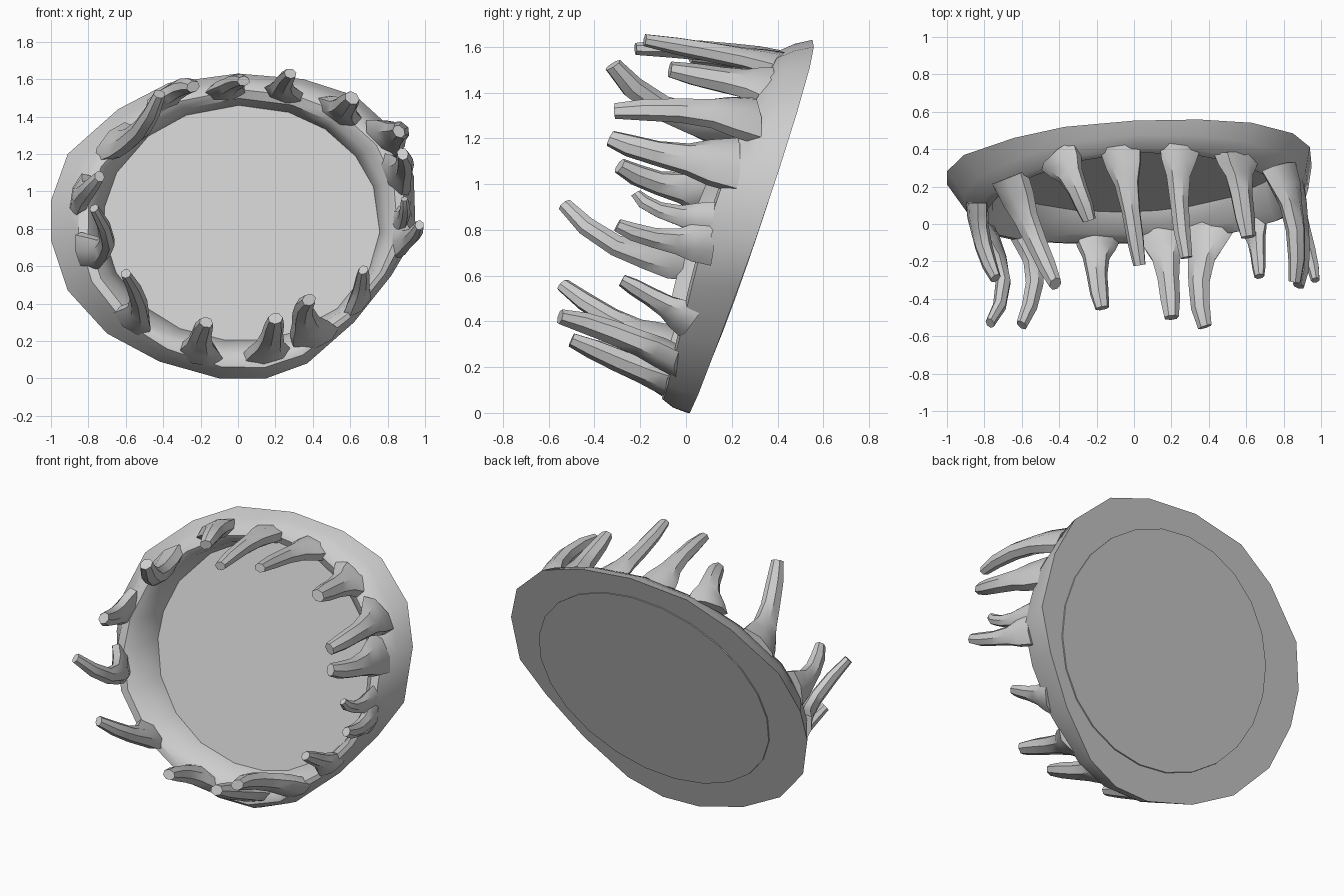
import bpy
import bmesh
import math
from mathutils import Vector

if "Cube" in bpy.data.objects:
    bpy.data.objects.remove(bpy.data.objects["Cube"], do_unlink=True)

grey = bpy.data.materials.new("light_grey")
grey.use_nodes = True
COLOUR = (0.61, 0.61, 0.61, 1)
grey.diffuse_color = COLOUR
grey.node_tree.nodes["Principled BSDF"].inputs["Base Color"].default_value = COLOUR

CX, CZ = 0.02, 0.83


def finish(bm, name, angle):
    bmesh.ops.recalc_face_normals(bm, faces=bm.faces[:])
    mesh = bpy.data.meshes.new(name)
    bm.to_mesh(mesh)
    bm.free()
    mesh.materials.append(grey)
    obj = bpy.data.objects.new(name, mesh)
    bpy.context.collection.objects.link(obj)
    bpy.ops.object.select_all(action='DESELECT')
    obj.select_set(True)
    bpy.context.view_layer.objects.active = obj
    bpy.ops.object.shade_smooth_by_angle(angle=math.radians(angle))


def bridge(bm, a, b):
    n = len(a)
    for i in range(n):
        j = (i + 1) % n
        bm.faces.new((a[i], a[j], b[j], b[i]))


def back_y(x, z):
    # Leaning back plane, turned slightly to one side
    return 0.01 + 0.333 * z + 0.045 * x


def crest_depth(x):
    # Deepest at the sides
    return 0.143 + 0.115 * min(1, (x / 0.95) ** 2)


# Outer outline of the gum ring, as (x, z)
outline = [(-1, 0.95), (-1, 0.74), (-0.91, 0.47), (-0.7, 0.24), (-0.42, 0.09),
           (-0.1, 0), (0.15, 0), (0.37, 0.08), (0.62, 0.3), (0.82, 0.55),
           (0.95, 0.77), (0.94, 1.08), (0.85, 1.31), (0.63, 1.51), (0.35, 1.6),
           (0, 1.63), (-0.37, 1.58), (-0.64, 1.44), (-0.91, 1.2)]


def inner_point(x, z):
    a = math.atan2((z - CZ) / 0.63, (x - CX) / 0.75)
    return CX + 0.74 * math.cos(a), CZ + 0.63 * math.sin(a)


def ring_loop(bm, t, depth, lean):
    # t blends from the inner opening to the outline, depth is a share of the crest,
    # lean slopes the outer wall inwards on the right side
    verts = []
    for x, z in outline:
        ix, iz = inner_point(x, z)
        u = t - lean * max(0, -x)
        px, pz = ix + (x - ix) * u, iz + (z - iz) * u
        verts.append(bm.verts.new((px, back_y(px, pz) - depth * crest_depth(px), pz)))
    return verts


# Gum ring: rounded wedge section swept round the outline
bm = bmesh.new()
section = [(1.0, 0, 0), (0.9, 0.5, 0.2), (0.72, 0.92, 0.24), (0.5, 1.0, 0.2),
           (0.22, 0.78, 0.08), (0.0, 0.1, 0), (0.0, 0, 0)]
loops = [ring_loop(bm, *s) for s in section]
for k in range(len(loops)):
    bridge(bm, loops[k], loops[(k + 1) % len(loops)])
finish(bm, "gum_ring", 45)

# Thin back plate closing the opening
bm = bmesh.new()
front, rear = [], []
for i in range(24):
    a = 2 * math.pi * i / 24
    x, z = CX + 0.77 * math.cos(a), CZ + 0.66 * math.sin(a)
    y = back_y(x, z)
    front.append(bm.verts.new((x, y - 0.012, z)))
    rear.append(bm.verts.new((x, y + 0.008, z)))
bridge(bm, front, rear)
bm.faces.new(front)
bm.faces.new(rear)
finish(bm, "back_plate", 30)

# Each tooth: root (x, z), middle (x, y, z), tip (x, y, z), thickness
teeth = {
    "lower_tooth_1": ((0.15, 0.12), (0.18, -0.27, 0.22), (0.2, -0.5, 0.32), 1.0),
    "lower_tooth_2": ((0.41, 0.21), (0.35, -0.29, 0.34), (0.38, -0.55, 0.42), 1.0),
    "lower_tooth_3": ((0.64, 0.4), (0.66, -0.14, 0.5), (0.67, -0.28, 0.58), 0.75),
    "lower_tooth_4": ((-0.2, 0.12), (-0.2, -0.25, 0.22), (-0.17, -0.45, 0.3), 0.95),
    "lower_tooth_5": ((-0.57, 0.3), (-0.53, -0.3, 0.4), (-0.6, -0.54, 0.56), 0.85),
    "left_tooth_1": ((0.86, 0.74), (0.93, -0.12, 0.76), (0.97, -0.3, 0.82), 0.75),
    "left_tooth_2": ((0.86, 0.84), (0.89, -0.1, 0.88), (0.89, -0.22, 0.96), 0.6),
    "left_tooth_3": ((0.84, 1.08), (0.89, -0.1, 1.13), (0.88, -0.33, 1.2), 0.95),
    "left_tooth_4": ((0.77, 1.28), (0.86, 0.0, 1.32), (0.86, -0.31, 1.32), 0.95),
    "right_tooth_1": ((-0.83, 0.68), (-0.7, -0.28, 0.72), (-0.77, -0.53, 0.91), 0.8),
    "right_tooth_2": ((-0.84, 0.98), (-0.81, -0.1, 1.0), (-0.74, -0.29, 1.08), 0.9),
    "right_tooth_3": ((-0.67, 1.26), (-0.53, -0.08, 1.32), (-0.42, -0.32, 1.52), 1.0),
    "upper_tooth_1": ((-0.4, 1.48), (-0.31, 0.2, 1.55), (-0.24, 0.02, 1.56), 0.95),
    "upper_tooth_2": ((-0.07, 1.53), (-0.02, 0.1, 1.58), (0.03, -0.22, 1.59), 0.85),
    "upper_tooth_3": ((0.25, 1.52), (0.24, 0.15, 1.57), (0.28, -0.18, 1.63), 0.85),
    "upper_tooth_4": ((0.55, 1.42), (0.57, 0.18, 1.45), (0.61, -0.07, 1.5), 1.05),
}

# Stations along a tooth: position, half width along the gum, half width across it
stations = [(0, 0.14, 0.06), (0.17, 0.115, 0.06), (0.32, 0.078, 0.055),
            (0.55, 0.06, 0.052), (0.8, 0.054, 0.045), (1, 0.04, 0.032)]


def build_tooth(name, root, mid, tip, thick):
    rx, rz = root
    p0 = Vector((rx, back_y(rx, rz) - crest_depth(rx) + 0.05, rz))
    p1, p2 = Vector(mid), Vector(tip)
    radial = Vector(((rx - CX) / 0.75 ** 2, 0, (rz - CZ) / 0.63 ** 2)).normalized()
    bm = bmesh.new()
    rings = []
    for t, w, h in stations:
        # Quadratic path through root, middle and tip
        c = p0 * (2 * (t - 0.5) * (t - 1)) + p1 * (4 * t * (1 - t)) + p2 * (2 * t * (t - 0.5))
        d = (p0 * (4 * t - 3) + p1 * (4 - 8 * t) + p2 * (4 * t - 1)).normalized()
        side = d.cross(radial).normalized()
        up = side.cross(d)
        rings.append([bm.verts.new(c + (side * w * math.cos(a) + up * h * math.sin(a)) * thick)
                      for a in (2 * math.pi * i / 7 for i in range(7))])
    for a, b in zip(rings, rings[1:]):
        bridge(bm, a, b)
    bm.faces.new(rings[0])
    bm.faces.new(rings[-1])
    finish(bm, name, 40)


for name, spec in teeth.items():
    build_tooth(name, *spec)
